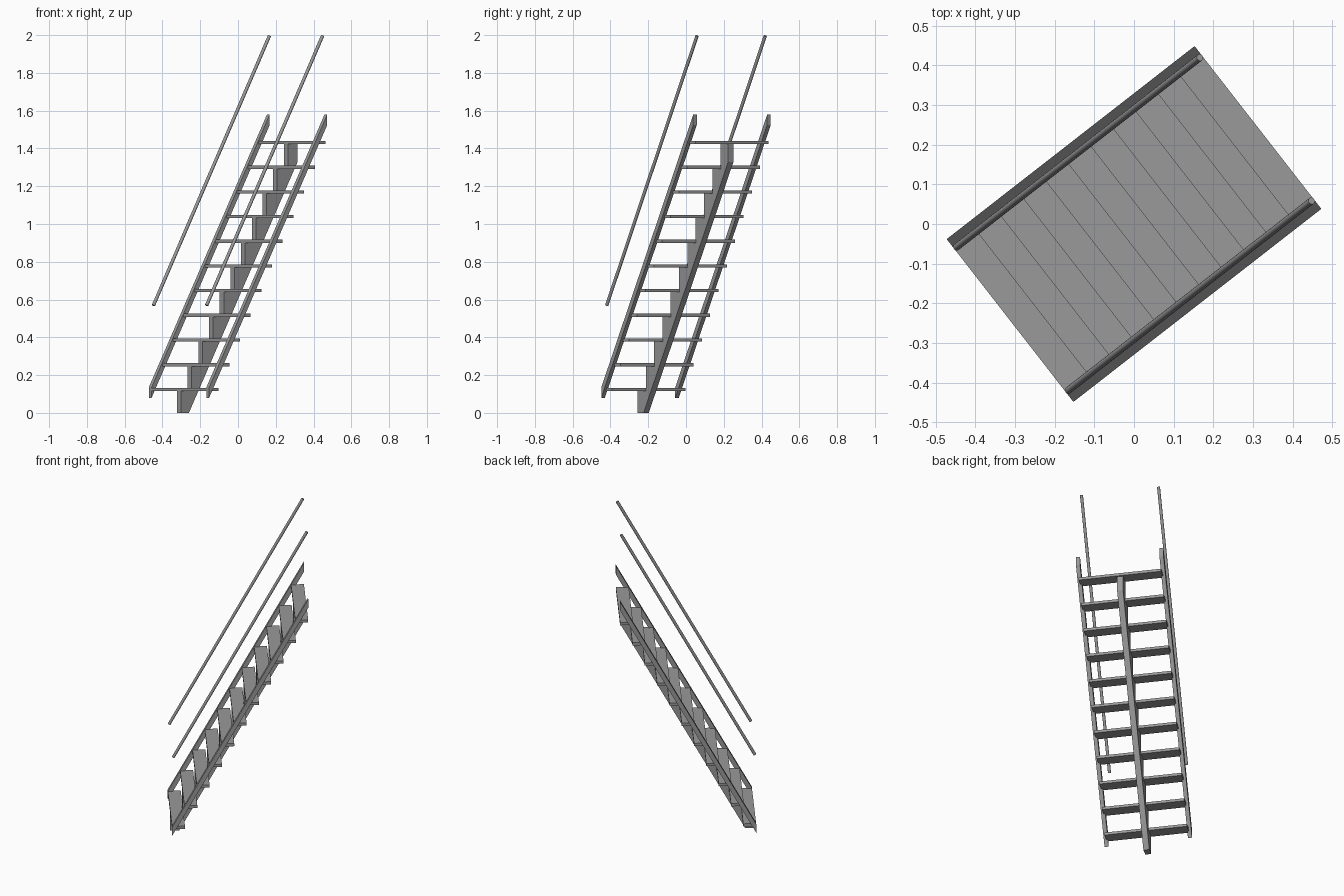
import bpy, bmesh, math
from mathutils import Vector, Matrix

cube = bpy.data.objects.get("Cube")
if cube:
    bpy.data.objects.remove(cube, do_unlink=True)

# Stair frame: u runs up the flight, v runs across it
TURN = Matrix.Rotation(math.radians(37.9), 4, 'Z')
STEPS = 11
GOING, RISE = 0.0717, 0.1307
SLOPE = RISE / GOING
START = -0.396
TREAD_DEPTH, TREAD_THICK = 0.075, 0.017

steel = bpy.data.materials.new("grey_steel")
steel.use_nodes = True
GREY = (0.32, 0.32, 0.32, 1.0)
steel.diffuse_color = GREY
steel.node_tree.nodes["Principled BSDF"].inputs["Base Color"].default_value = GREY


def finish(name, bm):
    """Turn the part into the stair direction and add it to the scene."""
    bmesh.ops.recalc_face_normals(bm, faces=bm.faces)
    bm.transform(TURN)
    mesh = bpy.data.meshes.new(name)
    bm.to_mesh(mesh)
    bm.free()
    mesh.materials.append(steel)
    obj = bpy.data.objects.new(name, mesh)
    bpy.context.collection.objects.link(obj)
    return obj


def plate(name, profile, v0, v1):
    """Extrude a (u, z) side profile across the stair from v0 to v1."""
    bm = bmesh.new()
    face = bm.faces.new([bm.verts.new((u, v0, z)) for u, z in profile])
    grown = bmesh.ops.extrude_face_region(bm, geom=[face])
    moved = [g for g in grown["geom"] if isinstance(g, bmesh.types.BMVert)]
    bmesh.ops.translate(bm, verts=moved, vec=(0, v1 - v0, 0))
    return finish(name, bm)


def rod(name, a, b, radius):
    """Straight round bar between two points."""
    a, b = Vector(a), Vector(b)
    axis = b - a
    place = Matrix.Translation((a + b) / 2) @ axis.to_track_quat('Z', 'Y').to_matrix().to_4x4()
    bm = bmesh.new()
    bmesh.ops.create_cone(bm, cap_ends=True, segments=12, radius1=radius,
                          radius2=radius, depth=axis.length, matrix=place)
    obj = finish(name, bm)
    for poly in obj.data.polygons:
        poly.use_smooth = len(poly.vertices) == 4
    return obj


# Treads, and the sawtooth spine that carries them
spine = [(-0.343, 0), (START, 0)]
for i in range(STEPS):
    u = START + i * GOING
    top = 0.133 + i * RISE
    low = top - TREAD_THICK
    back = u + TREAD_DEPTH
    plate(f"tread_{i + 1}", [(u, low), (back, low), (back, top), (u, top)], -0.245, 0.245)
    end = u + GOING if i < STEPS - 1 else 0.386
    spine += [(u, low), (end, low)]
spine.append((0.386, (0.386 + 0.343) * SLOPE))
plate("centre_spine", spine, -0.0175, 0.0175)

# Side stringers with plumb-cut ends, and handrails above them
for side, s in (("left", 1), ("right", -1)):
    half = 0.396
    lift = 2 * half * SLOPE
    plate(f"{side}_stringer",
          [(-half, 0.08), (half, 0.08 + lift), (half, 0.135 + lift), (-half, 0.135)],
          s * 0.236, s * 0.26)
    rod(f"{side}_handrail", (-0.389, s * 0.229, 0.569), (0.389, s * 0.229, 1.996), 0.009)
